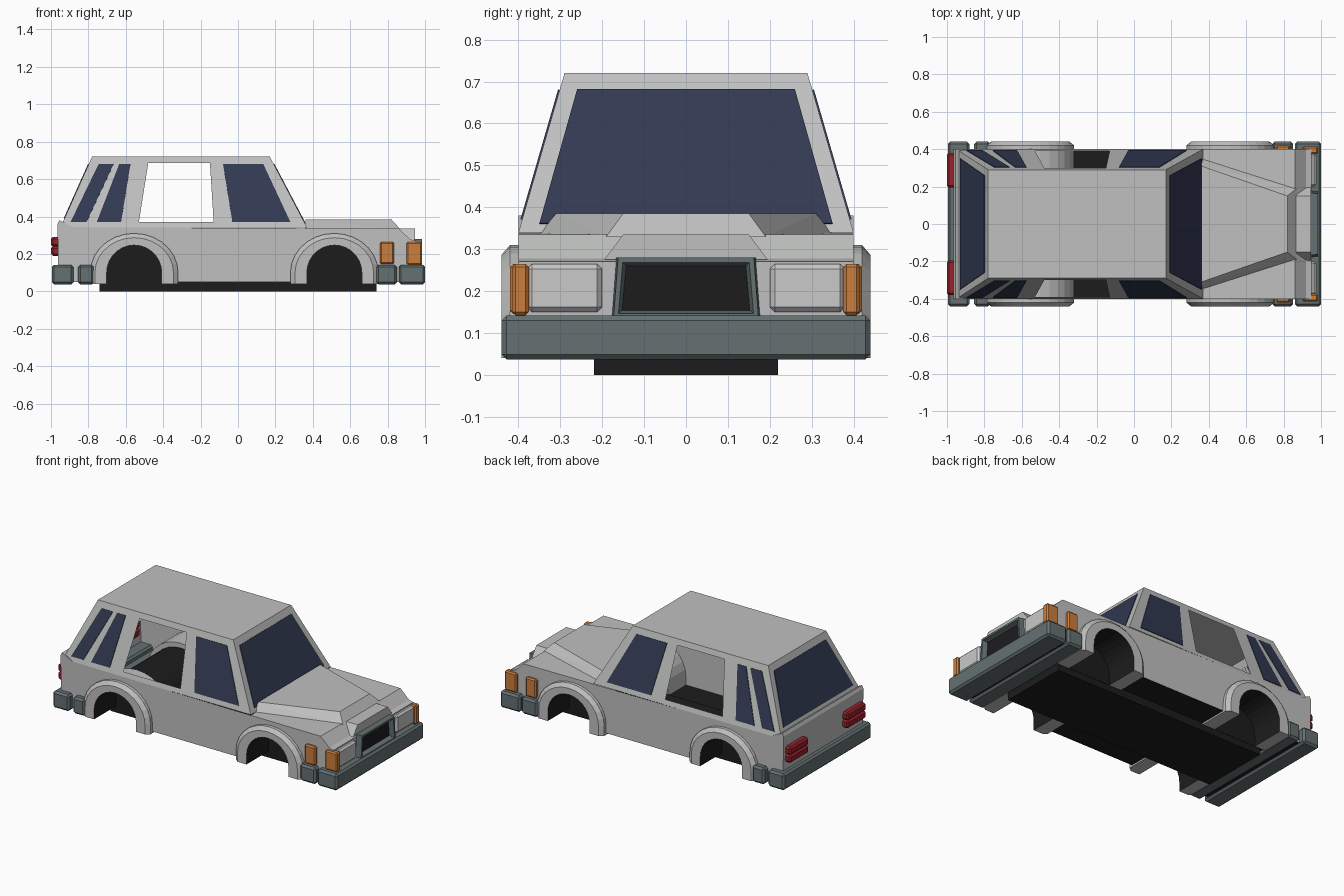
import bpy, bmesh, math
from mathutils import Vector

cube = bpy.data.objects.get("Cube")
if cube:
    bpy.data.objects.remove(cube, do_unlink=True)


def material(name, r, g, b):
    m = bpy.data.materials.new(name)
    m.use_nodes = True
    m.diffuse_color = (r, g, b, 1)
    bsdf = m.node_tree.nodes["Principled BSDF"]
    bsdf.inputs["Base Color"].default_value = (r, g, b, 1)
    bsdf.inputs["Roughness"].default_value = 0.8
    return m


PAINT = material("grey paint", .52, .53, .52)
SLATE = material("slate plastic", .13, .165, .17)
GLASS = material("dark blue glass", .032, .042, .085)
BLACK = material("black", .012, .012, .012)
AMBER = material("amber lens", .6, .21, .045)
RED = material("red lens", .32, .015, .025)
LENS = material("headlight lens", .58, .59, .58)


def finish(name, bm, *mats):
    bmesh.ops.recalc_face_normals(bm, faces=bm.faces)
    me = bpy.data.meshes.new(name)
    bm.to_mesh(me)
    bm.free()
    for m in mats:
        me.materials.append(m)
    ob = bpy.data.objects.new(name, me)
    bpy.context.scene.collection.objects.link(ob)
    return ob


def hull_mesh(points):
    bm = bmesh.new()
    for p in points:
        bm.verts.new(p)
    bmesh.ops.convex_hull(bm, input=bm.verts)
    bmesh.ops.dissolve_limit(bm, angle_limit=.01, verts=bm.verts, edges=bm.edges)
    return bm


def hull(name, points, mat):
    return finish(name, hull_mesh(points), mat)


def box(name, xs, ys, zs, mat, bevel=0):
    ob = hull(name, [(x, y, z) for x in xs for y in ys for z in zs], mat)
    if bevel:
        mod = ob.modifiers.new("Chamfer", 'BEVEL')
        mod.width, mod.segments = bevel, 1
    return ob


def plate(name, points, out, mat, t=.004):
    # thin sheet lying on a planar outline, raised towards `out`
    pts = [Vector(p) for p in points]
    n = (pts[1] - pts[0]).cross(pts[2] - pts[0]).normalized()
    if n.dot(Vector(out)) < 0:
        n.negate()
    return hull(name, pts + [p + n * t for p in pts], mat)


def arch(c, rx, rz, base=.04, n=14):
    # wheel arch outline from front leg over the top to rear leg
    arc = [(c + rx * math.cos(math.pi * i / n), .1 + rz * math.sin(math.pi * i / n))
           for i in range(n + 1)]
    return [(c + rx, base)] + arc + [(c - rx, base)]


WHEELS = {"front": .515, "rear": -.555}
SIDES = {"left": 1, "right": -1}

# Lower body: side outline with arch cut-outs, open under the cabin
bottom = [(.95, .05)]
for c in WHEELS.values():
    bottom += arch(c, .19, .18, .05)
bottom.append((-.96, .05))
top = [(-.965, .36), (-.955, .38), (-.88, .343), (.37, .337),
       (.86, .335), (.92, .278), (.95, .27)]
outline = bottom + top
bm = bmesh.new()
rows = [[bm.verts.new((x, y, z)) for x, z in outline] for y in (-.4, .4)]
for row in rows:
    bm.faces.new(row)
count = len(outline)
opening = len(bottom) + 2
for i in range(count):
    j = (i + 1) % count
    if i != opening:
        f = bm.faces.new((rows[0][i], rows[0][j], rows[1][j], rows[1][i]))
        f.material_index = 1 if i < len(bottom) - 1 else 0
finish("lower_body", bm, PAINT, BLACK)

# Wheel arches with dark liners, and dark blocks closing the wells
for end, c in WHEELS.items():
    for side, s in SIDES.items():
        bm = bmesh.new()
        rings = [[bm.verts.new((x, s * y, z)) for x, z in arch(c, rx, rz)]
                 for rx, rz, y in ((.235, .21, .22), (.235, .21, .42), (.21, .187, .44),
                                   (.147, .147, .44), (.147, .147, .22))]
        for k, a in enumerate(rings):
            b = rings[(k + 1) % len(rings)]
            for i in range(len(a) - 1):
                f = bm.faces.new((a[i], a[i + 1], b[i + 1], b[i]))
                f.material_index = 1 if k == 3 else 0
        for i in (0, -1):
            bm.faces.new([r[i] for r in rings])
        finish(f"{end}_{side}_arch", bm, PAINT, BLACK)
    hull(f"{end}_well_block", [(x, y, z) for x, z in arch(c, .2, .18) for y in (-.222, .222)], BLACK)

# Chassis
box("chassis", (-.74, .74), (-.22, .22), (0, .06), BLACK)

# Cabin shell with an open rear door window on each side
ZB, ZT = .34, .72


def on_side(s, x, z):
    return (x, s * (.4 - .11 * (z - ZB) / (ZT - ZB)), z)


def on_end(x0, x1, y, z):
    return (x0 + (x1 - x0) * (z - ZB) / (ZT - ZB), y, z)


wall = [(-.95, ZB), (.37, ZB), (.17, ZT), (-.78, ZT)]
hole = [(-.53, .37), (-.13, .37), (-.15, .685), (-.48, .685)]
bm = bmesh.new()
roof = []
corners = {}
for s in (-1, 1):
    o = [bm.verts.new(on_side(s, *p)) for p in wall]
    h = [bm.verts.new(on_side(s, *p)) for p in hole]
    for i in range(4):
        j = (i + 1) % 4
        bm.faces.new((o[i], o[j], h[j], h[i]))
    corners[s] = o
a, b = corners[-1], corners[1]
for i, j in ((1, 2), (2, 3), (3, 0)):
    bm.faces.new((a[i], a[j], b[j], b[i]))
finish("cabin", bm, PAINT)

# Glass
side_glass = {
    "front_door_glass": [(-.03, .37), (.28, .37), (.135, .68), (-.08, .68)],
    "quarter_glass": [(-.755, .37), (-.625, .37), (-.575, .68), (-.635, .68)],
    "rear_quarter_glass": [(-.895, .37), (-.81, .37), (-.665, .68), (-.745, .68)],
}
for side, s in SIDES.items():
    for name, pts in side_glass.items():
        plate(f"{side}_{name}", [on_side(s, *p) for p in pts], (0, s, 0), GLASS)
for name, x0, x1, z0, out in (("windshield", .37, .17, .36, 1), ("rear_window", -.95, -.78, .39, -1)):
    shape = [(-.35, z0), (.35, z0), (.26, .68), (-.26, .68)]
    plate(name, [on_end(x0, x1, y, z) for y, z in shape], (out, 0, 0), GLASS)

# Hood: tapering raised panel and nose lip
hull("hood_bulge", [(x, s * y, z) for s in (-1, 1) for x, y, z in
                    ((.36, .355, .33), (.36, .31, .385), (.82, .15, .385), (.87, .19, .33))], PAINT)
hull("nose_lip", [(x, s * y, z) for s in (-1, 1) for x in (.84, .945)
                  for y, z in ((.15, .335), (.195, .275))], PAINT)

# Grille with a recessed dark centre
bm = hull_mesh([(x, s * (y - inset), z) for s in (-1, 1) for x, inset in ((.94, 0), (.985, .005))
                for y, z in ((.167, .28), (.178, .135))])
bm.normal_update()
face = max(bm.faces, key=lambda f: f.calc_center_median().x)
bmesh.ops.inset_region(bm, faces=[face], thickness=.016, depth=0)
bmesh.ops.inset_region(bm, faces=[face], thickness=.012, depth=-.03)
face.material_index = 1
finish("grille", bm, SLATE, BLACK)

# Bumpers: main bar and a second bar behind it
for name, xs in (("front_bumper", (.86, 1)), ("front_bumper_return", (.74, .85)),
                 ("rear_bumper", (-.995, -.88)), ("rear_bumper_return", (-.855, -.77))):
    box(name, xs, (-.44, .44), (.037, .142), SLATE, .012)

# Lamps
for side, s in SIDES.items():
    box(f"{side}_headlight", (.94, .975), (s * .2, s * .38), (.15, .265), LENS, .012)
    box(f"{side}_front_indicator", (.9, .985), (s * .375, s * .415), (.142, .265), AMBER, .008)
    box(f"{side}_side_marker", (.76, .835), (s * .39, s * .42), (.145, .265), AMBER, .008)
    for part, zs in (("upper", (.24, .29)), ("lower", (.19, .24))):
        box(f"{side}_tail_lamp_{part}", (-1, -.95), (s * .195, s * .38), zs, RED, .01)
